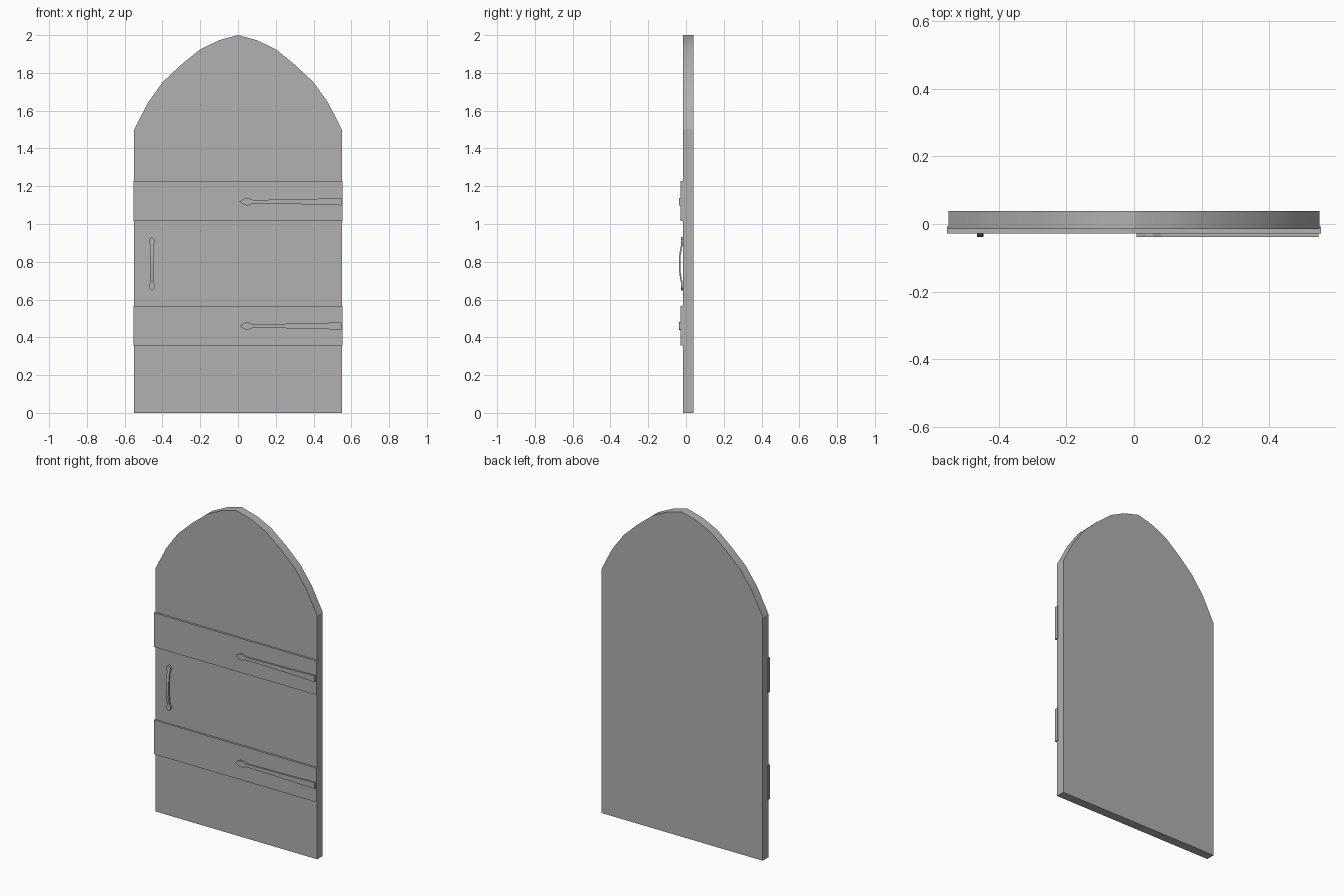
import bpy, bmesh
from math import radians

if "Cube" in bpy.data.objects:
    bpy.data.objects.remove(bpy.data.objects["Cube"])

grey = bpy.data.materials.new("dark_grey")
grey.diffuse_color = (0.44, 0.44, 0.44, 1)
grey.use_nodes = True
grey.node_tree.nodes["Principled BSDF"].inputs["Base Color"].default_value = grey.diffuse_color


def finish(name, bm):
    bmesh.ops.remove_doubles(bm, verts=bm.verts, dist=1e-5)
    bmesh.ops.recalc_face_normals(bm, faces=bm.faces)
    mesh = bpy.data.meshes.new(name)
    bm.to_mesh(mesh)
    bm.free()
    mesh.materials.append(grey)
    obj = bpy.data.objects.new(name, mesh)
    bpy.context.collection.objects.link(obj)
    return obj


def prism(name, outline, y_front, y_back):
    """Extrude an x-z outline along y."""
    bm = bmesh.new()
    face = bm.faces.new([bm.verts.new((x, y_front, z)) for x, z in outline])
    res = bmesh.ops.extrude_face_region(bm, geom=[face])
    moved = [v for v in res["geom"] if isinstance(v, bmesh.types.BMVert)]
    bmesh.ops.translate(bm, verts=moved, vec=(0, y_back - y_front, 0))
    return finish(name, bm)


# Door slab with pointed arch top, smooth along the arch
half_arch = [(0.55, 0), (0.55, 1.5), (0.477, 1.642), (0.398, 1.752),
             (0.302, 1.842), (0.2, 1.925), (0.1, 1.973)]
outline = half_arch + [(0, 2.0)] + [(-x, z) for x, z in reversed(half_arch)]
door = prism("door_slab", outline, -0.0155, 0.039)
bpy.context.view_layer.objects.active = door
door.select_set(True)
bpy.ops.object.shade_smooth_by_angle(angle=radians(25))

# Cross boards and strap hinges
strap_half = [(0.035, 0.018), (0.055, 0.02), (0.08, 0.009), (0.32, 0.013), (0.547, 0.019)]
for label, zb, zs in (("lower", 0.462, 0.46), ("upper", 1.122, 1.118)):
    w, h = 0.554, 0.105
    prism(label + "_cross_board",
          [(-w, zb - h), (w, zb - h), (w, zb + h), (-w, zb + h)], -0.028, -0.007)
    strap = [(0.008, zs)] + [(x, zs - s) for x, s in strap_half]
    strap += [(x, zs + s) for x, s in reversed(strap_half)]
    prism(label + "_strap_hinge", strap, -0.038, -0.026)

# Pull handle: (height from middle, half width, front y, back y)
top = [(0.0, 0.0095, -0.038, -0.03), (0.045, 0.0095, -0.036, -0.028),
       (0.085, 0.0085, -0.03, -0.022), (0.097, 0.008, -0.027, -0.0165),
       (0.115, 0.016, -0.026, -0.015), (0.128, 0.015, -0.026, -0.015),
       (0.142, 0.0, -0.026, -0.015)]
stations = [(-d, w, f, b) for d, w, f, b in reversed(top[1:])] + top
bm = bmesh.new()
rings = []
for d, w, f, b in stations:
    rings.append([bm.verts.new((-0.456 + sx * w, y, 0.789 + d))
                  for sx, y in ((-1, f), (1, f), (1, b), (-1, b))])
for a, c in zip(rings, rings[1:]):
    for i in range(4):
        j = (i + 1) % 4
        bm.faces.new((a[i], a[j], c[j], c[i]))
finish("pull_handle", bm)
